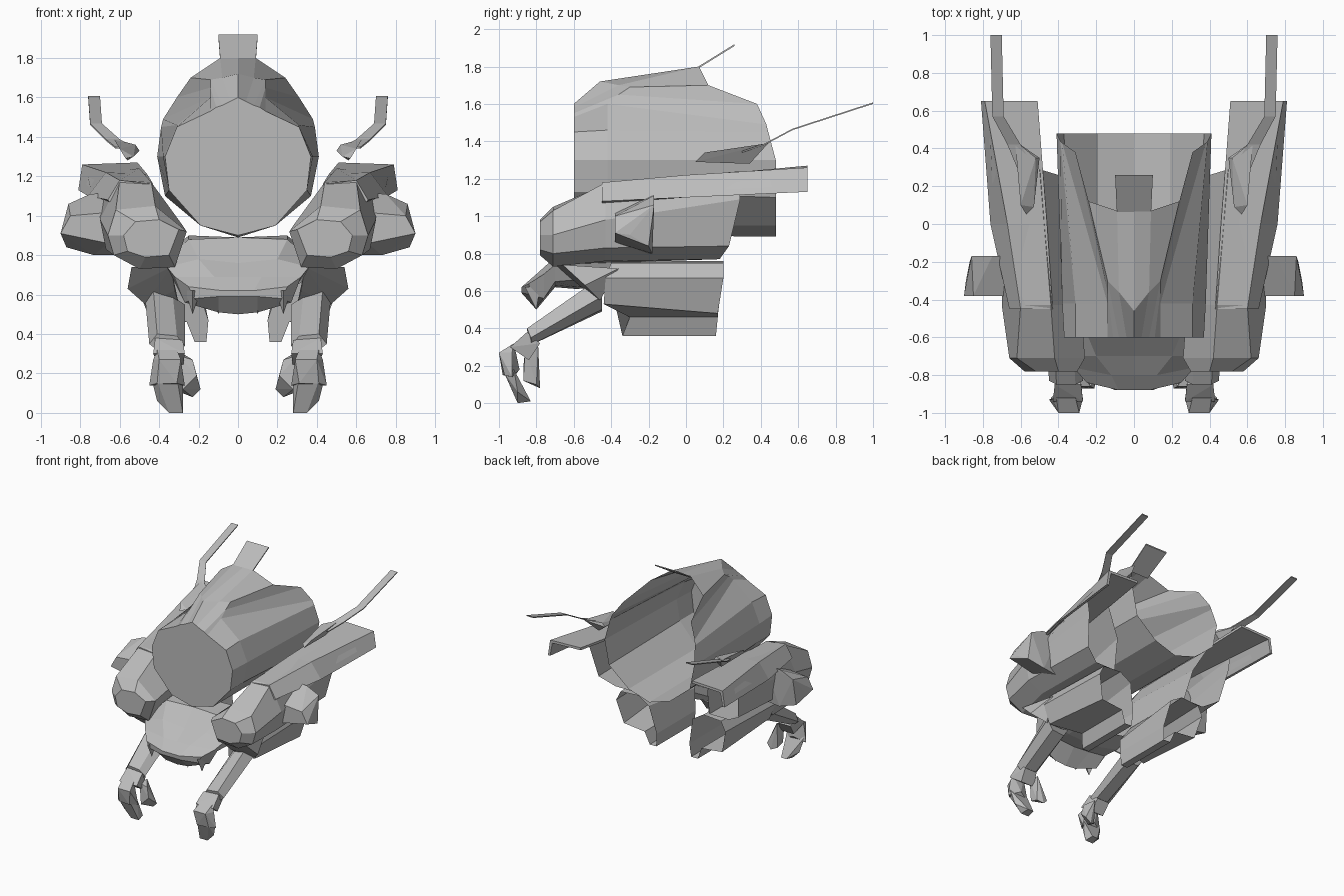
import bpy
import bmesh

# Remove the default cube only
default_cube = bpy.data.objects.get("Cube")
if default_cube:
    bpy.data.objects.remove(default_cube, do_unlink=True)

# Single flat grey for the whole machine
grey = bpy.data.materials.new("plain grey")
grey.use_nodes = True
grey_colour = (.5, .5, .5, 1)
grey.diffuse_color = grey_colour
grey.node_tree.nodes["Principled BSDF"].inputs["Base Color"].default_value = grey_colour


def finish(name, bm, mirrored):
    """Turn a bmesh into a flat-shaded object, optionally mirrored across x."""
    bmesh.ops.recalc_face_normals(bm, faces=bm.faces)
    mesh = bpy.data.meshes.new(name)
    bm.to_mesh(mesh)
    bm.free()
    mesh.materials.append(grey)
    part = bpy.data.objects.new(name, mesh)
    bpy.context.scene.collection.objects.link(part)
    if mirrored:
        modifier = part.modifiers.new("Mirror", 'MIRROR')
        modifier.use_axis[0] = True
        modifier.use_mirror_merge = False
    return part


def place(y, point):
    """A section point is (x, z), or (x, z, y) when it leaves the section plane."""
    return (point[0], point[2] if len(point) > 2 else y, point[1])


def loft(name, sections, mirrored=True, open_back=False):
    """Skin closed cross-sections, each given as (y, points), and cap the ends."""
    bm = bmesh.new()
    rings = []
    for y, points in sections:
        rings.append([bm.verts.new(place(y, point)) for point in points])
    count = len(rings[0])
    for ring, following in zip(rings, rings[1:]):
        for i in range(count):
            j = (i + 1) % count
            bm.faces.new((ring[i], ring[j], following[j], following[i]))
    bm.faces.new(rings[0])
    if not open_back:
        bm.faces.new(rings[-1])
    return finish(name, bm, mirrored)


def whole(half):
    """Complete a half section, running from top centre to bottom centre."""
    other_side = [(-point[0],) + tuple(point[1:]) for point in reversed(half[1:-1])]
    return list(half) + other_side


def centre_shell(name, sections):
    """Symmetric loft on the centre line, left open at the back."""
    full_sections = [(y, whole(half)) for y, half in sections]
    return loft(name, full_sections, mirrored=False, open_back=True)


def block(name, points):
    """Faceted solid wrapped around a few corner points (x, y, z), on both sides."""
    bm = bmesh.new()
    for point in points:
        bm.verts.new(point)
    result = bmesh.ops.convex_hull(bm, input=bm.verts)
    unused = [v for v in result["geom_interior"] if isinstance(v, bmesh.types.BMVert)]
    bmesh.ops.delete(bm, geom=unused, context='VERTS')
    return finish(name, bm, mirrored=True)


def strip(name, stations, thickness, mirrored=True):
    """Thin ribbon through stations of (left x, right x, y, z)."""
    sections = []
    for left, right, y, z in stations:
        top = z + thickness
        sections.append((y, [(left, z), (right, z), (right, top), (left, top)]))
    return loft(name, sections, mirrored)


# Hollow barrel body: flat front disc, raised wedge canopy, notched open back
centre_shell("barrel_body", [
    (-.6, [(0, 1.6), (.04, 1.58), (.08, 1.56), (.11, 1.55), (.14, 1.53), (.31, 1.45),
           (.37, 1.3), (.35, 1.13), (.19, .95), (0, .9)]),
    (-.42, [(0, 1.72, -.46), (.08, 1.7, -.36), (.14, 1.69, -.3), (.14, 1.65, -.36), (.14, 1.6),
            (.31, 1.46), (.38, 1.3), (.35, 1.13), (.19, .95), (0, .9)]),
    (.48, [(0, 1.8, .07), (.09, 1.8, .07), (.24, 1.7, .12), (.31, 1.6, .38), (.38, 1.49, .43),
           (.39, 1.45, .44), (.41, 1.3), (.37, 1.1), (.19, .95), (0, .89)]),
])
strip("tail_plate", [(-.09, .09, .05, 1.78), (-.1, .1, .26, 1.91)], .01, mirrored=False)

# Chin in front of the barrel, ending in a hooked lip
centre_shell("chin", [
    (-.88, [(0, .62), (.08, .62), (.25, .64, -.84), (.22, .58, -.83), (.1, .59), (0, .59)]),
    (-.8, [(0, .69), (.12, .69), (.32, .69, -.76), (.27, .56, -.76), (.1, .51), (0, .5)]),
    (-.7, [(0, .76), (.2, .78), (.36, .74), (.3, .65), (.15, .63), (0, .62)]),
    (-.58, [(0, .89), (.25, .88), (.36, .78), (.32, .66), (.15, .62), (0, .61)]),
    (-.4, [(0, .89), (.25, .9), (.36, .8), (.3, .68), (.15, .65), (0, .64)]),
])

# Short teeth under the lip
for index, x in enumerate((.1, .23)):
    block("lip_tooth_" + str(index), [
        (x - .04, -.8, .62), (x + .04, -.78, .62), (x, -.86, .62), (x, -.8, .5),
    ])

# Shoulder pods, tapering to the front and hollow at the back
loft("shoulder_pods", [
    (-.78, [(.52, .97), (.4, .98), (.3, .93), (.35, .8), (.47, .79), (.56, .82), (.58, .9)]),
    (-.71, [(.62, 1.03), (.42, 1.05), (.26, .92), (.32, .74), (.5, .73), (.63, .8), (.66, .9)]),
    (-.43, [(.6, 1.18), (.44, 1.17), (.28, .95), (.32, .75), (.54, .76), (.67, .83),
            (.7, .98)]),
    (.29, [(.7, 1.22), (.5, 1.24), (.37, 1.0, .25), (.34, .77, .18), (.52, .77, .18),
           (.64, .84, .23), (.68, 1.09)]),
], open_back=True)

# Thin roof shells reaching back from the pods
loft("pod_roof_shells", [
    (-.45, [(.43, 1.16), (.6, 1.18), (.66, 1.08), (.65, 1.07), (.59, 1.16), (.44, 1.14)]),
    (0, [(.46, 1.21), (.67, 1.22), (.76, 1.1), (.74, 1.1), (.65, 1.19), (.46, 1.19)]),
    (.65, [(.51, 1.27), (.79, 1.26), (.81, 1.13), (.79, 1.13), (.77, 1.24), (.51, 1.25)]),
])

# Outer elbow fins
block("elbow_fins", [
    (.62, -.38, 1.02), (.85, -.38, 1.0), (.9, -.38, .91), (.66, -.38, .86),
    (.6, -.17, 1.12), (.75, -.17, 1.11), (.86, -.17, 1.06), (.89, -.3, .9),
    (.87, -.2, .84), (.73, -.18, .8), (.6, -.2, .8),
])

# Hollow skirts under the pods, with a narrow keel on each
loft("side_skirts", [
    (-.4, [(.3, .76), (.48, .75), (.52, .67, -.43), (.46, .53, -.44), (.26, .46, -.3),
           (.22, .36, -.34), (.16, .36, -.34), (.15, .47, -.34), (.2, .62)]),
    (.2, [(.3, .76), (.46, .75), (.5, .67), (.45, .48, .17), (.26, .46, .17),
          (.22, .36, .16), (.16, .36, .16), (.15, .47, .17), (.2, .7)]),
], open_back=True)

# Upper arms, forearms, and hands
block("upper_arms", [
    (.34, -.7, .74), (.54, -.66, .74), (.5, -.36, .72), (.34, -.36, .72),
    (.3, -.46, .55), (.47, -.46, .55), (.56, -.54, .63), (.32, -.56, .62),
])
loft("forearms", [
    (-.45, [(.27, .55), (.33, .59, -.5), (.43, .63, -.52), (.47, .57), (.42, .5), (.31, .49)]),
    (-.83, [(.27, .34), (.31, .39, -.85), (.41, .4, -.85), (.45, .35), (.4, .31), (.3, .31)]),
])
block("wrists", [
    (.28, -.85, .37), (.42, -.85, .38), (.43, -.94, .3), (.27, -.94, .3),
    (.3, -.78, .32), (.41, -.78, .32), (.4, -.84, .23), (.28, -.84, .23),
])
block("palms", [
    (.31, -.92, .32), (.41, -.92, .32), (.29, -1, .27), (.4, -1, .27), (.43, -.93, .27),
    (.45, -.93, .14), (.27, -.92, .14), (.31, -.98, .15), (.41, -.97, .15), (.36, -.89, .18),
])
block("fingers", [
    (.44, -.92, .18), (.28, -.92, .18), (.31, -.98, .18), (.41, -.97, .16), (.41, -.9, .06),
    (.35, -.9, 0), (.28, -.9, 0), (.29, -.83, .01), (.34, -.83, .01),
])
block("thumbs", [
    (.23, -.86, .27), (.3, -.86, .29), (.28, -.79, .3), (.21, -.87, .19),
    (.28, -.87, .12), (.19, -.79, .12), (.23, -.78, .08), (.28, -.8, .1),
])

# Antenna bases on the pods with long swept blades
block("antenna_bases", [
    (.57, .05, 1.29), (.53, .09, 1.3), (.6, .1, 1.34), (.5, .35, 1.33),
    (.56, .34, 1.28), (.63, .44, 1.39), (.52, .35, 1.36),
])
strip("antenna_blades", [
    (.53, .62, .3, 1.34), (.6, .67, .42, 1.38), (.69, .75, .57, 1.46), (.7, .76, 1, 1.6),
], .008)
